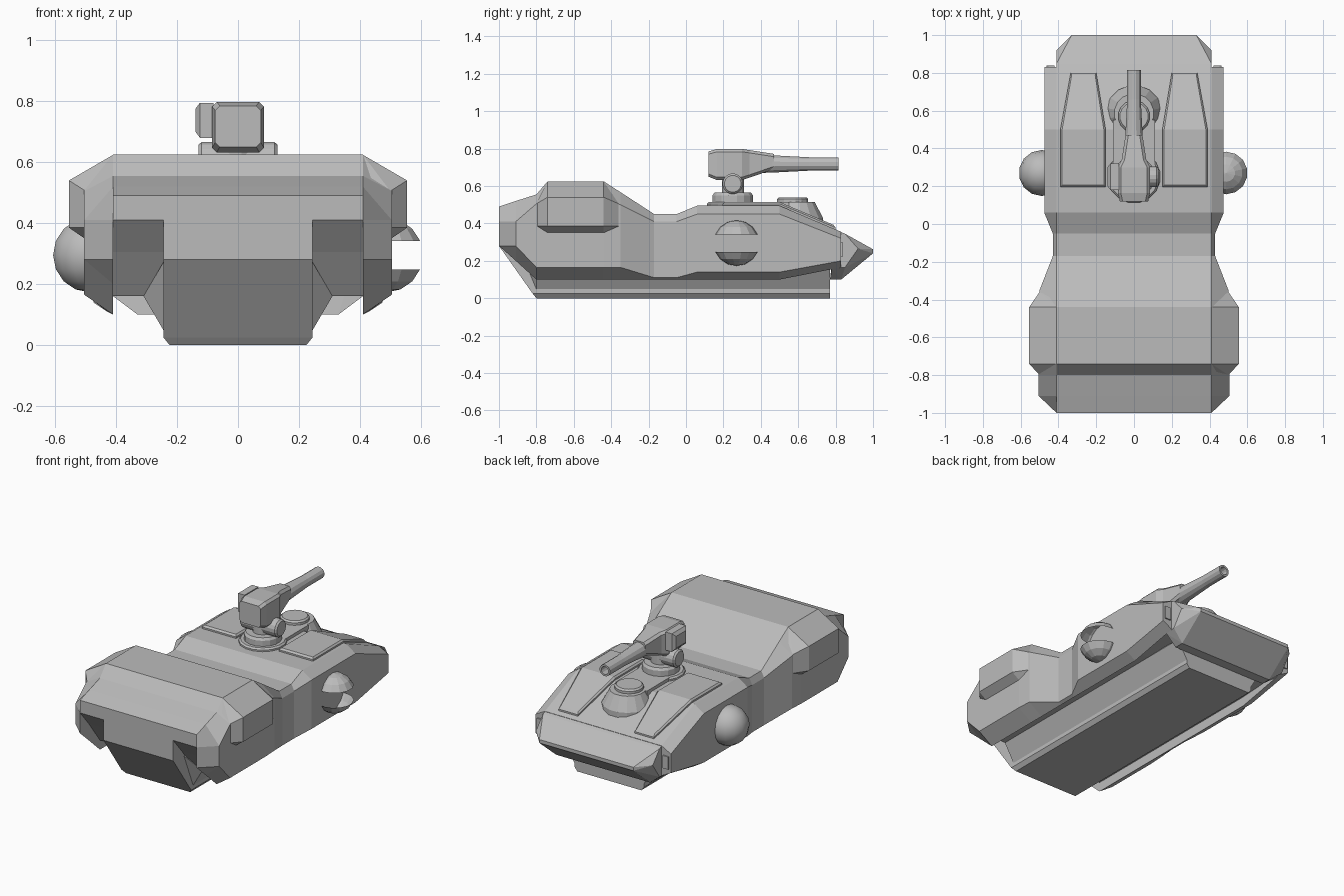
import bpy, bmesh, math
from mathutils import Vector, Matrix

cube = bpy.data.objects.get("Cube")
if cube:
    bpy.data.objects.remove(cube, do_unlink=True)

grey = bpy.data.materials.new("armour grey")
grey.use_nodes = True
grey.diffuse_color = (0.5, 0.5, 0.5, 1)
grey.node_tree.nodes["Principled BSDF"].inputs["Base Color"].default_value = (0.5, 0.5, 0.5, 1)


def finish(bm, name, smooth=False):
    bmesh.ops.remove_doubles(bm, verts=bm.verts, dist=0.0005)
    bmesh.ops.recalc_face_normals(bm, faces=bm.faces)
    mesh = bpy.data.meshes.new(name)
    for f in bm.faces:
        f.smooth = smooth
    bm.to_mesh(mesh)
    bm.free()
    mesh.materials.append(grey)
    obj = bpy.data.objects.new(name, mesh)
    bpy.context.collection.objects.link(obj)
    return obj


def mirror_points(points):
    return points + [(-x, y, z) for x, y, z in points]


def hull(name, points):
    """Convex block around a handful of corner points."""
    bm = bmesh.new()
    verts = [bm.verts.new(p) for p in points]
    res = bmesh.ops.convex_hull(bm, input=verts)
    loose = [v for v in bm.verts if not v.link_faces]
    bmesh.ops.delete(bm, geom=loose, context='VERTS')
    bmesh.ops.dissolve_limit(bm, angle_limit=0.02, verts=bm.verts, edges=bm.edges)
    return finish(bm, name)


def loft(name, rings, caps=True):
    """Skin a list of equally long closed rings."""
    bm = bmesh.new()
    rows = [[bm.verts.new(p) for p in ring] for ring in rings]
    n = len(rows[0])
    for a, b in zip(rows, rows[1:]):
        for i in range(n):
            j = (i + 1) % n
            bm.faces.new((a[i], a[j], b[j], b[i]))
    if caps:
        bm.faces.new(rows[0])
        bm.faces.new(rows[-1])
    return finish(bm, name)


def lathe(name, profile, centre, axis='Z', sides=16):
    """Turn (radius, height) pairs about an axis through centre."""
    turn = {'Z': Matrix(), 'X': Matrix.Rotation(math.pi / 2, 4, 'Y'),
            'Y': Matrix.Rotation(-math.pi / 2, 4, 'X')}[axis]
    rings = []
    for r, h in profile:
        angles = [2 * math.pi * (i + 0.5) / sides for i in range(sides)]
        rings.append([Vector(centre) + turn @ Vector((r * math.cos(a), r * math.sin(a), h))
                      for a in angles])
    return loft(name, rings)


# Main hull: stations along y of (y, half width, top, shoulder, skirt edge, skirt base, channel)
stations = [
    (-1.00, 0.41, 0.49, 0.41, 0.28, 0.28, 0.41),
    (-0.91, 0.505, 0.52, 0.41, 0.28, 0.20, 0.305),
    (-0.80, 0.505, 0.555, 0.505, 0.165, 0.10, 0.16),
    (-0.74, 0.505, 0.625, 0.53, 0.165, 0.10, 0.16),
    (-0.44, 0.505, 0.625, 0.53, 0.165, 0.10, 0.16),
    (-0.35, 0.50, 0.567, 0.50, 0.165, 0.10, 0.16),
    (-0.17, 0.43, 0.45, 0.41, 0.11, 0.10, 0.16),
    (-0.05, 0.43, 0.45, 0.41, 0.11, 0.10, 0.16),
    (0.06, 0.475, 0.495, 0.45, 0.14, 0.10, 0.16),
    (0.50, 0.475, 0.495, 0.45, 0.14, 0.10, 0.16),
    (0.83, 0.475, 0.355, 0.32, 0.20, 0.165, 0.18),
]
rings = []
for y, w, top, shoulder, edge, base, chan in stations:
    half = [(0.41, y, top), (w, y, shoulder), (w, y, edge),
            (0.41, y, base), (0.41, y, chan), (0.24, y, chan)]
    rings.append(half + [(-x, y, z) for x, y, z in reversed(half)])
loft("hull", rings)

# Wedge nose
hull("nose", mirror_points([
    (0.41, 0.80, 0.365), (0.41, 0.85, 0.345), (0.33, 1.0, 0.262), (0.33, 1.0, 0.24),
    (0.41, 0.92, 0.265), (0.41, 0.85, 0.165), (0.41, 0.78, 0.16), (0.33, 0.83, 0.10),
    (0.33, 0.77, 0.10)]))

# Keel and its flared flanks
hull("keel", mirror_points([
    (0.245, -1.0, 0.45), (0.245, -1.0, 0.28), (0.245, -0.82, 0.025), (0.225, -0.80, 0),
    (0.225, 0.77, 0), (0.245, 0.77, 0.025), (0.245, 0.77, 0.25)]))
for s, side in ((1, "left"), (-1, "right")):
    hull(side + "_keel_flank", [(s * x, y, z) for x, y, z in (
        (0.24, -0.90, 0.28), (0.31, -0.80, 0.16), (0.24, -0.80, 0.04),
        (0.24, 0.77, 0.04), (0.31, 0.77, 0.16), (0.24, 0.77, 0.2))])

    # Chamfered pod on the tall end of the hull
    pod = [(0.41, y, 0.624) for y in (-0.74, -0.44)]
    pod += [(0.555, y, z) for y in (-0.74, -0.44) for z in (0.385, 0.54)]
    pod += [(0.49, y, 0.34) for y in (-0.74, -0.44)]
    pod += [(0.50, y, z) for y in (-0.80, -0.36) for z in (0.385, 0.505)]
    pod += [(0.41, -0.78, 0.56), (0.41, -0.40, 0.58)]
    hull(side + "_pod", [(s * x, y, z) for x, y, z in pod])

    # Lamp plate on the end of the side armour
    hull(side + "_lamp", [(s * x, y, z) for x in (0.422, 0.462)
                          for y in (0.82, 0.838) for z in (0.22, 0.30)])

    # Raised deck hatch, folded where the deck starts to slope
    outline = [(0.15, 0.195), (0.39, 0.195), (0.39, 0.50), (0.335, 0.80), (0.20, 0.80), (0.15, 0.50)]
    bm = bmesh.new()
    layers = []
    for inset, lift in ((1, -0.02), (1, 0.01), (0.92, 0.02)):
        row = []
        for x, y in outline:
            px = 0.27 + (x - 0.27) * inset
            py = y if y == 0.5 else 0.5 + (y - 0.5) * (0.5 + inset / 2)
            row.append(bm.verts.new((s * px, py, 0.495 - max(0, py - 0.5) * 0.424 + lift)))
        layers.append(row)
    for a, b in zip(layers, layers[1:]):
        for i in range(6):
            j = (i + 1) % 6
            bm.faces.new((a[i], a[j], b[j], b[i]))
    t = layers[-1]
    bm.faces.new((t[0], t[1], t[2], t[5]))
    bm.faces.new((t[5], t[2], t[3], t[4]))
    finish(bm, side + "_hatch")

    # Side dome; the left one is split by an open slot
    bm = bmesh.new()
    bmesh.ops.create_uvsphere(bm, u_segments=14, v_segments=8, radius=0.122)
    if s > 0:
        band = [f for f in bm.faces if abs(f.calc_center_median().z) < 0.045]
        bmesh.ops.delete(bm, geom=band, context='FACES')
    bmesh.ops.translate(bm, verts=bm.verts, vec=(s * 0.488, 0.27, 0.295))
    finish(bm, side + "_dome", smooth=s < 0)

# Turret base, spine plate and neck
lathe("turret_base", [(0.14, 0.48), (0.14, 0.505), (0.13, 0.515)], (0, 0.25, 0))
lathe("turret_ring", [(0.11, 0.50), (0.11, 0.55), (0.10, 0.565), (0.06, 0.565), (0.06, 0.64)], (0, 0.25, 0))
hull("spine_plate", mirror_points([(0.11, y, z) for y in (0.25, 0.55) for z in (0.45, 0.515)]))
lathe("gun_axle", [(0.045, -0.13), (0.055, -0.12), (0.055, 0.12), (0.045, 0.13)], (0, 0.25, 0.612), 'X')

# Sloping cupola with a lid
lathe("cupola", [(0.15, 0.38), (0.15, 0.43), (0.105, 0.515)], (0, 0.585, 0))
lathe("cupola_lid", [(0.085, 0.50), (0.085, 0.53), (0.075, 0.54)], (0, 0.57, 0))

# Gun housing: (y, half width, bottom, top)
rings = []
for y, w, low, high in ((0.12, 0.075, 0.65, 0.785), (0.165, 0.085, 0.632, 0.798),
                        (0.30, 0.085, 0.632, 0.798), (0.34, 0.065, 0.645, 0.792),
                        (0.47, 0.045, 0.69, 0.772)):
    c = 0.015
    half = [(w - c, y, high), (w, y, high - c), (w, y, low + c), (w - c, y, low)]
    rings.append(half + [(-x, y, z) for x, y, z in reversed(half)])
loft("gun_housing", rings)
hull("sight_box", [(x, y, z) for x, grow in ((-0.08, 0.02), (-0.125, 0.02), (-0.14, 0))
                   for y in (0.20 - grow, 0.30 + grow) for z in (0.70 - grow, 0.775 + grow)])

# Barrel with a hollow muzzle
lathe("barrel", [(0.05, 0.36), (0.048, 0.46), (0.037, 0.66), (0.037, 0.815),
                 (0.025, 0.815), (0.025, 0.74)], (0, 0, 0.718), 'Y', 12)
